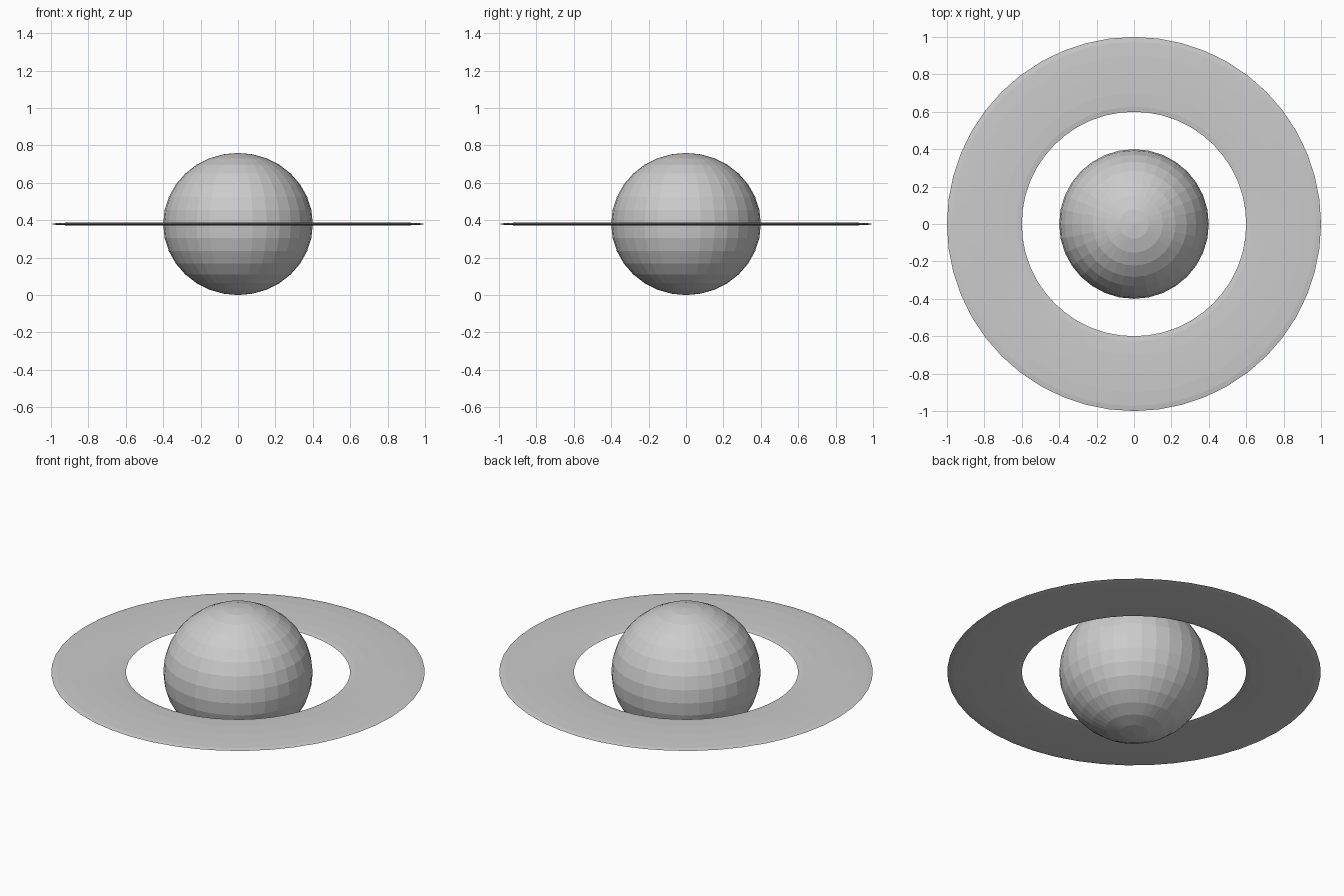
import bpy

if "Cube" in bpy.data.objects:
    bpy.data.objects.remove(bpy.data.objects["Cube"])

CENTRE = (0, 0, 0.38)

# One pale grey for the whole model
grey = bpy.data.materials.new("pale_grey")
grey.diffuse_color = (0.6, 0.6, 0.6, 1)
grey.use_nodes = True
grey.node_tree.nodes["Principled BSDF"].inputs["Base Color"].default_value = grey.diffuse_color


def finish(name, scale):
    """Name, squash and colour the newest object."""
    obj = bpy.context.object
    obj.name = name
    obj.scale = scale
    bpy.ops.object.transform_apply(location=False, rotation=False, scale=True)
    obj.data.materials.append(grey)
    bpy.ops.object.shade_flat()
    return obj


# Planet: slightly flattened low-poly ball
bpy.ops.mesh.primitive_uv_sphere_add(segments=32, ring_count=16, radius=0.4, location=CENTRE)
finish("planet", (1, 1, 0.95))

# Ring: torus squashed into a thin disc
bpy.ops.mesh.primitive_torus_add(major_segments=48, minor_segments=12,
                                 major_radius=0.8, minor_radius=0.2, location=CENTRE)
finish("ring", (1, 1, 0.045))
